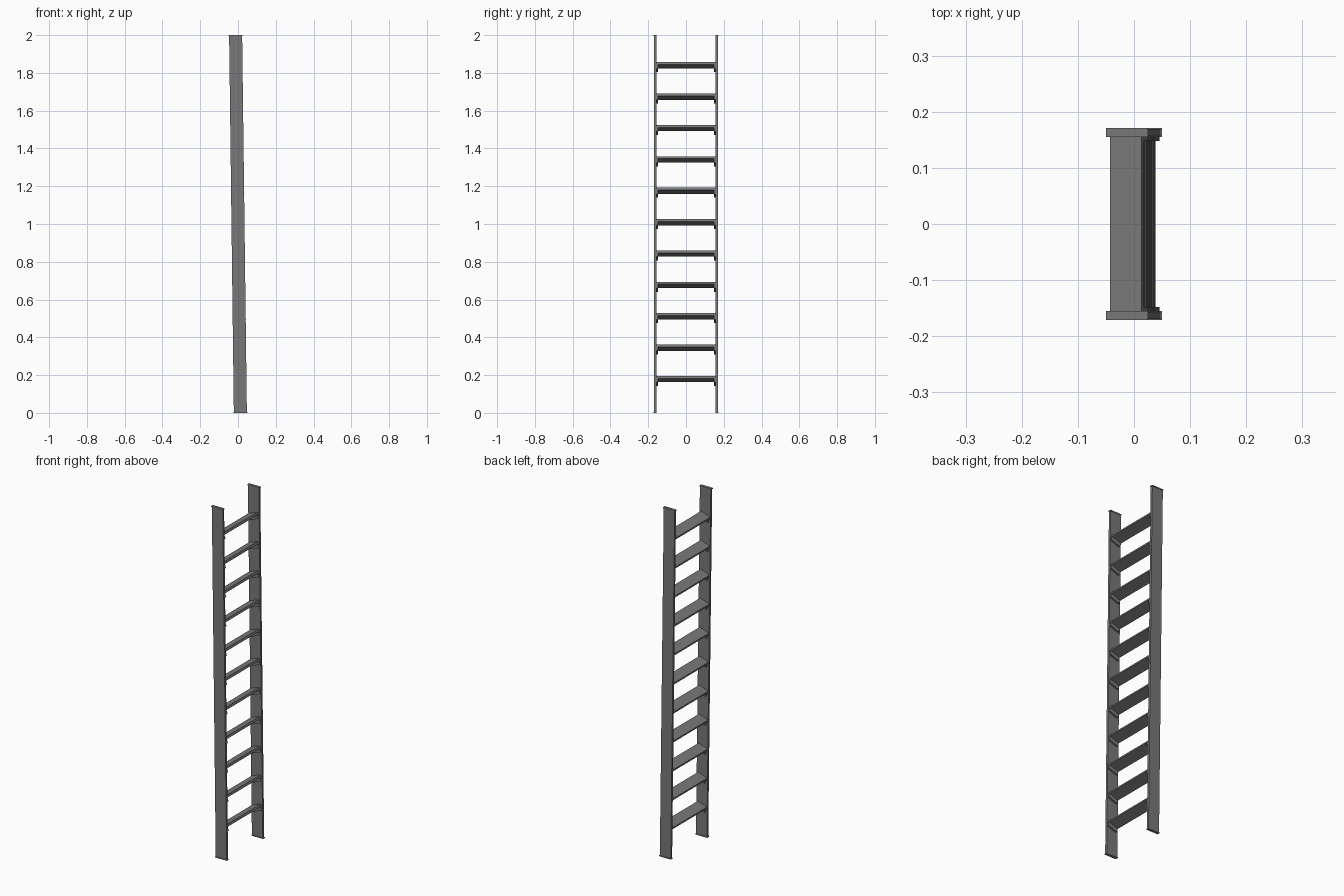
import bpy
from math import radians
from mathutils import Matrix, Vector

cube = bpy.data.objects.get("Cube")
if cube:
    bpy.data.objects.remove(cube, do_unlink=True)

GREY = (0.19, 0.19, 0.19, 1)
metal = bpy.data.materials.new("grey_metal")
metal.use_nodes = True
metal.diffuse_color = GREY
metal.node_tree.nodes["Principled BSDF"].inputs["Base Color"].default_value = GREY

LEAN = -0.0125          # sideways drift per unit of height
TILT = radians(20)      # slope of the treads
RAIL_Y = 0.163
STEPS = 11
TREAD = Vector((0.06, 0.313, 0.013))
CLEAT = Vector((0.06, 0.009, 0.021))


def box(name, size, place):
    """Unit box scaled to size, then placed by a matrix."""
    bpy.ops.mesh.primitive_cube_add(size=1)
    obj = bpy.context.object
    obj.name = name
    obj.data.transform(place @ Matrix.Diagonal((*size, 1)))
    obj.data.materials.append(metal)
    return obj


def lean_x(z):
    return LEAN * (z - 1)


# Leaning side rails with a slightly wider cap at each end
shear = Matrix.Identity(4)
shear[0][2] = LEAN
for side, y in (("front", -RAIL_Y), ("back", RAIL_Y)):
    box(side + "_rail", (0.069, 0.0125, 1.99),
        Matrix.Translation((0, y, 1)) @ shear)
    for end, z in (("bottom", 0.003), ("top", 1.997)):
        box(f"{side}_{end}_cap", (0.074, 0.016, 0.006),
            Matrix.Translation((lean_x(z), y, z)))

# Sloping treads, each held by a cleat under both ends
for i in range(STEPS):
    z = 0.179 + i * 0.1661
    frame = (Matrix.Translation((lean_x(z) - 0.002, 0, z))
             @ Matrix.Rotation(-TILT, 4, 'Y'))
    box(f"tread_{i + 1}", TREAD, frame)
    drop = -(TREAD.z + CLEAT.z) / 2
    for side, sign in (("front", -1), ("back", 1)):
        y = sign * (TREAD.y - CLEAT.y) / 2
        box(f"{side}_cleat_{i + 1}", CLEAT,
            frame @ Matrix.Translation((0, y, drop)))
